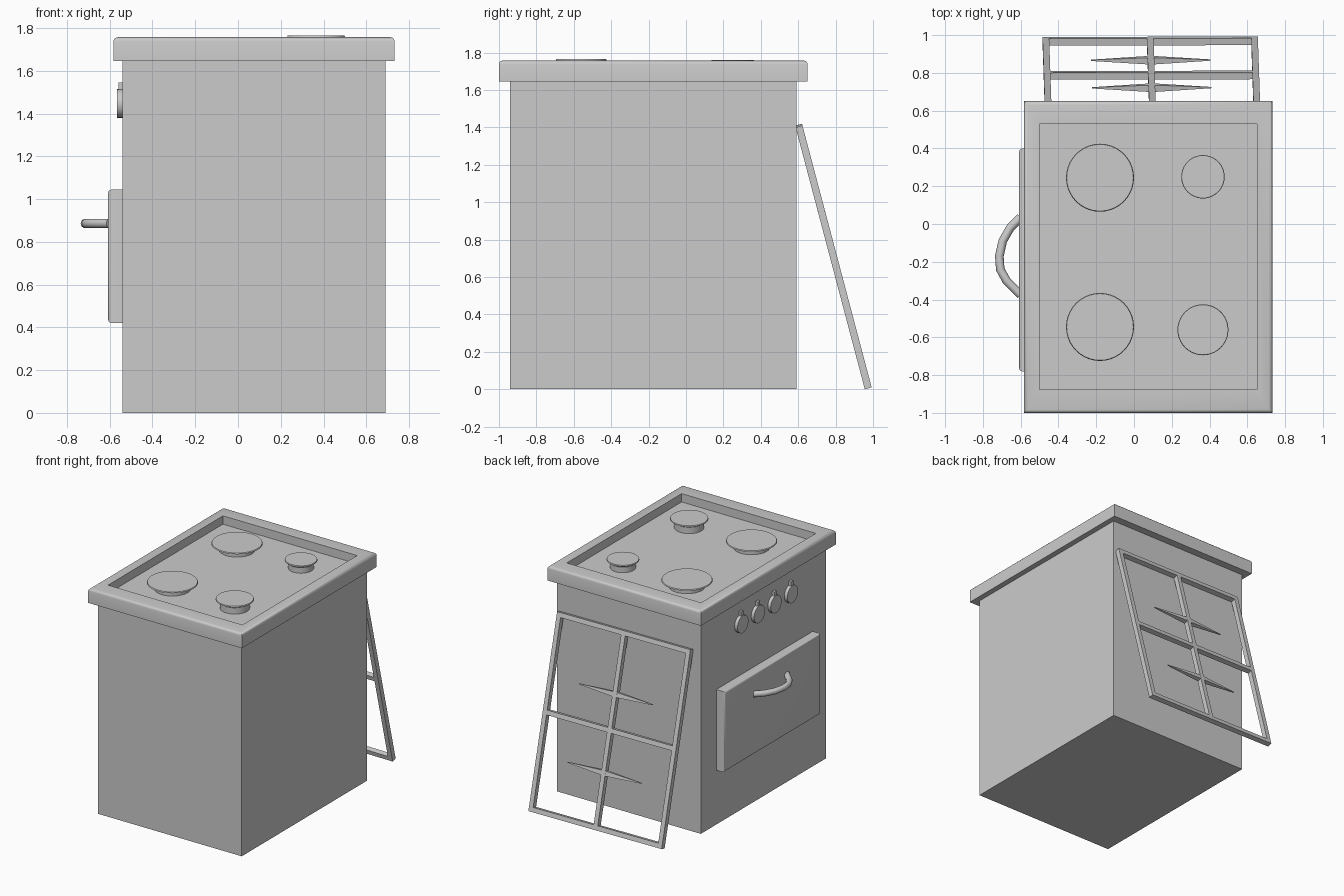
import bpy, bmesh, math
from mathutils import Matrix, Vector

if "Cube" in bpy.data.objects:
    bpy.data.objects.remove(bpy.data.objects["Cube"])

GREY = (0.6, 0.6, 0.6, 1)
mat = bpy.data.materials.new("plain grey")
mat.use_nodes = True
mat.diffuse_color = GREY
mat.node_tree.nodes["Principled BSDF"].inputs["Base Color"].default_value = GREY


def finish(name, bm, smooth=False):
    """Turn a bmesh into a named, coloured object."""
    bmesh.ops.recalc_face_normals(bm, faces=bm.faces)
    mesh = bpy.data.meshes.new(name)
    bm.to_mesh(mesh)
    bm.free()
    mesh.materials.append(mat)
    ob = bpy.data.objects.new(name, mesh)
    bpy.context.collection.objects.link(ob)
    if smooth:
        bpy.ops.object.select_all(action="DESELECT")
        ob.select_set(True)
        bpy.context.view_layer.objects.active = ob
        bpy.ops.object.shade_smooth_by_angle(angle=math.radians(35))
    return ob


def add_box(bm, lo, hi):
    lo, hi = Vector(lo), Vector(hi)
    m = Matrix.Translation((lo + hi) / 2) @ Matrix.Diagonal((*(hi - lo), 1))
    return bmesh.ops.create_cube(bm, size=1, matrix=m)["verts"]


def bevel_side(bm, axis, value, width):
    """Round the border of the face lying at a given coordinate."""
    edges = [e for e in bm.edges if all(abs(v.co[axis] - value) < 1e-4 for v in e.verts)]
    bmesh.ops.bevel(bm, geom=edges, offset=width, segments=3, profile=0.5, affect="EDGES")


# Cabinet
bm = bmesh.new()
add_box(bm, (-0.54, -0.94, 0), (0.69, 0.59, 1.66))
finish("cabinet", bm)

# Worktop with rounded upper rim and sunken hob
bm = bmesh.new()
add_box(bm, (-0.583, -1, 1.645), (0.733, 0.65, 1.757))
bevel_side(bm, 2, 1.757, 0.02)
bm.normal_update()
top = max((f for f in bm.faces if f.normal.z > 0.99), key=lambda f: f.calc_area())
bmesh.ops.inset_region(bm, faces=[top], thickness=0.05)
for v in top.verts:
    v.co.x = -0.5 if v.co.x < 0 else 0.65
    v.co.y = -0.875 if v.co.y < 0 else 0.53
ext = bmesh.ops.extrude_face_region(bm, geom=[top])["geom"]
bmesh.ops.translate(bm, vec=(0, 0, -0.065), verts=[g for g in ext if isinstance(g, bmesh.types.BMVert)])
if top.is_valid:
    bmesh.ops.delete(bm, geom=[top], context="FACES_ONLY")
finish("worktop", bm, True)

# Burners, flared towards the top
for name, x, y, r, base, z in [
    ("burner_back_right", -0.18, 0.245, 0.18, 0.13, 1.745),
    ("burner_front_right", -0.18, -0.545, 0.18, 0.13, 1.745),
    ("burner_back_left", 0.365, 0.25, 0.115, 0.09, 1.76),
    ("burner_front_left", 0.365, -0.56, 0.135, 0.105, 1.766),
]:
    bm = bmesh.new()
    for r1, r2, z1, z2 in [(base, base, 1.685, z - 0.025), (base, r, z - 0.025, z - 0.008),
                           (r, r * 0.98, z - 0.008, z)]:
        bmesh.ops.create_cone(bm, cap_ends=True, segments=40, radius1=r1, radius2=r2, depth=z2 - z1,
                              matrix=Matrix.Translation((x, y, (z1 + z2) / 2)))
    finish(name, bm, True)

# Oven door
bm = bmesh.new()
add_box(bm, (-0.608, -0.78, 0.42), (-0.54, 0.4, 1.045))
bevel_side(bm, 0, -0.608, 0.018)
finish("oven_door", bm, True)

# Bowed door handle
curve = bpy.data.curves.new("door_handle", "CURVE")
curve.dimensions = "3D"
curve.bevel_depth = 0.023
curve.bevel_resolution = 3
curve.use_fill_caps = True
path = [(-0.6, 0.035), (-0.655, -0.02), (-0.695, -0.09), (-0.713, -0.17),
        (-0.708, -0.24), (-0.675, -0.3), (-0.6, -0.375)]
spline = curve.splines.new("POLY")
spline.points.add(len(path) - 1)
for p, (x, y) in zip(spline.points, path):
    p.co = (x, y, 0.886, 1)
    p.radius = 1
spline.use_smooth = True
curve.materials.append(mat)
bpy.context.collection.objects.link(bpy.data.objects.new("door_handle", curve))

# Control knobs with pointers
for i in range(4):
    y = 0.11 - 0.203 * i
    bm = bmesh.new()
    bmesh.ops.create_cone(bm, cap_ends=True, segments=24, radius1=0.067, radius2=0.067, depth=0.03,
                          matrix=Matrix.Translation((-0.55, y, 1.447)) @ Matrix.Rotation(math.pi / 2, 4, "Y"))
    add_box(bm, (-0.56, y - 0.014, 1.5), (-0.54, y + 0.014, 1.545))
    finish(f"knob_{i + 1}", bm, True)

# Leaning rack, drawn upright around its centre and then tilted
W, H, D, B = 0.57, 0.724, 0.019, 0.0175
tilt = (Matrix.Translation((0.092, 0.788, 0.71)) @ Matrix.Rotation(math.atan2(0.37, 1.4), 4, "X")
        @ Matrix.Rotation(math.radians(0.5), 4, "Y"))
bm = bmesh.new()
for x in (B - W, 0, W - B):
    add_box(bm, (x - B, -D, -H), (x + B, D, H))
for z in (B - H, 0, H - B):
    add_box(bm, (-W + B, -D, z - B), (W - B, D, z + B))
bm.transform(tilt)
finish("rack_frame", bm)

# Tapered cross spikes of the rack
for name, z in [("rack_spike_lower", -0.31), ("rack_spike_upper", 0.26)]:
    bm = bmesh.new()
    for side in (-1, 1):
        m = (Matrix.Translation((side * 0.158, 0, z)) @ Matrix.Rotation(side * math.pi / 2, 4, "Y")
             @ Matrix.Rotation(math.pi / 4, 4, "Z"))
        bmesh.ops.create_cone(bm, cap_ends=True, segments=4, radius1=0.027, radius2=0.004, depth=0.316, matrix=m)
    bm.transform(tilt)
    finish(name, bm)
